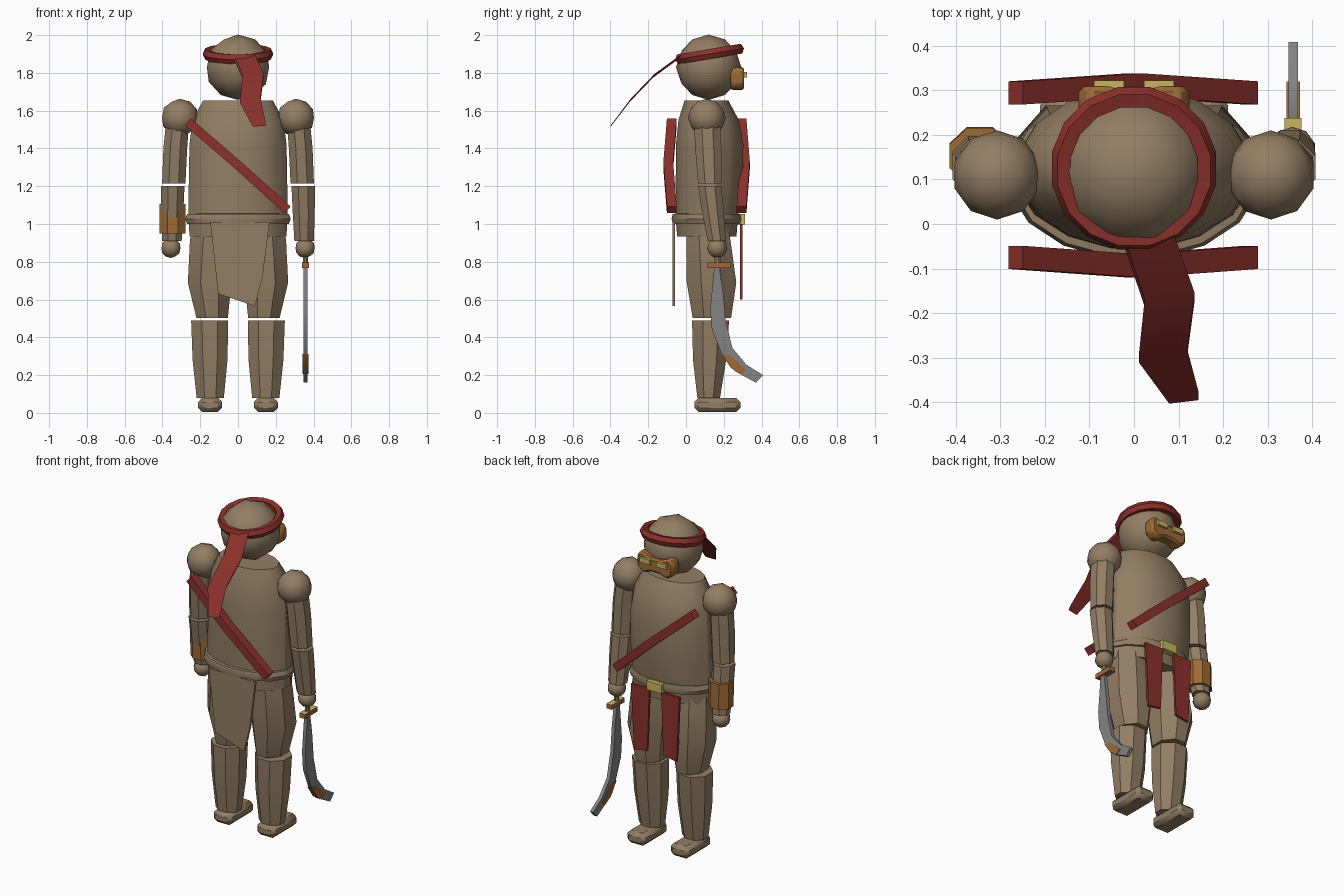
import bpy, bmesh, math
from mathutils import Vector, Matrix

if "Cube" in bpy.data.objects:
    bpy.data.objects.remove(bpy.data.objects["Cube"])


def material(name, rgb):
    m = bpy.data.materials.new(name)
    m.diffuse_color = (*rgb, 1)
    m.use_nodes = True
    m.node_tree.nodes["Principled BSDF"].inputs["Base Color"].default_value = m.diffuse_color
    return m


TAN = material("tan cloth", (0.29, 0.208, 0.127))
RED = material("dark red", (0.26, 0.03, 0.024))
BROWN = material("orange brown leather", (0.34, 0.145, 0.038))
GOLD = material("pale gold", (0.58, 0.46, 0.12))
STEEL = material("grey steel", (0.23, 0.23, 0.23))


def finish(name, bm, mat, bevel=0):
    bmesh.ops.recalc_face_normals(bm, faces=bm.faces)
    me = bpy.data.meshes.new(name)
    bm.to_mesh(me)
    bm.free()
    me.materials.append(mat)
    ob = bpy.data.objects.new(name, me)
    bpy.context.collection.objects.link(ob)
    if bevel:
        mod = ob.modifiers.new("bevel", "BEVEL")
        mod.width, mod.segments = bevel, 1
    return ob


def skin(bm, rings, closed=False):
    """Bridge rings of points; cap the ends unless the loop is closed."""
    vs = [[bm.verts.new(p) for p in r] for r in rings]
    n = len(vs[0])
    pairs = list(zip(vs, vs[1:])) + ([(vs[-1], vs[0])] if closed else [])
    for a, b in pairs:
        for i in range(n):
            j = (i + 1) % n
            bm.faces.new((a[i], a[j], b[j], b[i]))
    if not closed:
        bm.faces.new(vs[0])
        bm.faces.new(vs[-1])


def loft(name, rings, n, mat):
    """Stack of ellipses: (cx, cy, z, rx, ry)."""
    bm = bmesh.new()
    ang = [2 * math.pi * (i + 0.5) / n for i in range(n)]
    skin(bm, [[(x + rx * math.cos(a), y + ry * math.sin(a), z) for a in ang]
              for x, y, z, rx, ry in rings])
    return finish(name, bm, mat)


def ball(name, c, r, mat):
    bm = bmesh.new()
    bmesh.ops.create_icosphere(bm, subdivisions=2, radius=r, matrix=Matrix.Translation(c))
    return finish(name, bm, mat)


def box(name, lo, hi, mat, bevel=0):
    bm = bmesh.new()
    skin(bm, [[(lo[0], lo[1], z), (hi[0], lo[1], z), (hi[0], hi[1], z), (lo[0], hi[1], z)]
              for z in (lo[2], hi[2])])
    return finish(name, bm, mat, bevel)


def plate(name, pts, axis, a, b, mat, bevel=0):
    """Outline extruded along x (points are y,z) or y (points are x,z)."""
    bm = bmesh.new()
    skin(bm, [[(d, u, v) if axis == "x" else (u, d, v) for u, v in pts] for d in (a, b)])
    return finish(name, bm, mat, bevel)


def ribbon(name, path, side, up, mat):
    """Box section swept along (point, half width) stations."""
    side, up = Vector(side), Vector(up)
    bm = bmesh.new()
    skin(bm, [[Vector(p) + side * w * s + up * t
               for s, t in ((-1, -1), (1, -1), (1, 1), (-1, 1))] for p, w in path])
    return finish(name, bm, mat)


def hoop(name, c, profile, n, mat, sy=1, tilt=0):
    """Ring with an (offset radius, height) profile."""
    bm = bmesh.new()
    M = Matrix.Translation(c) @ Matrix.Rotation(tilt, 4, "X")
    skin(bm, [[M @ Vector((r * math.cos(a), sy * r * math.sin(a), z)) for r, z in profile]
              for a in (2 * math.pi * (i + 0.5) / n for i in range(n))], closed=True)
    return finish(name, bm, mat)


# Head, headband and trailing band
ball("head", (0, 0.12, 1.83), 0.173, TAN)
hoop("headband", (0, 0.125, 1.9),
     [(0.145, -0.022), (0.175, -0.026), (0.188, 0), (0.175, 0.026), (0.145, 0.022)],
     16, RED, tilt=math.radians(9.5))
ribbon("headband_tail",
       [((0.035, -0.04, 1.88), 0.055), ((0.08, -0.17, 1.785), 0.056),
        ((0.065, -0.295, 1.655), 0.054), ((0.112, -0.39, 1.53), 0.033)],
       (1, 0.12, 0.06), (0, -0.009, -0.012), RED)

# Face mask with eye plates
plate("face_mask", [(-0.125, 1.80), (-0.1, 1.835), (-0.04, 1.812), (0.04, 1.812),
                    (0.1, 1.835), (0.125, 1.80), (0.12, 1.735), (0.08, 1.705),
                    (0.03, 1.725), (-0.03, 1.725), (-0.08, 1.705), (-0.12, 1.735)],
      "y", 0.235, 0.308, BROWN, 0.012)
for s in (-1, 1):
    x = sorted((s * 0.022, s * 0.09))
    box("mask_eye", (x[0], 0.305, 1.775), (x[1], 0.322, 1.805), GOLD)

# Torso, hips, belt
loft("torso", [(0, 0.112, 1.03, 0.268, 0.165), (0, 0.122, 1.2, 0.266, 0.18),
               (0, 0.125, 1.42, 0.262, 0.182), (0, 0.12, 1.55, 0.245, 0.163),
               (0, 0.108, 1.655, 0.188, 0.118)], 16, TAN)
loft("hips", [(0, 0.11, 0.935, 0.262, 0.16), (0, 0.11, 1.03, 0.266, 0.168)], 16, TAN)
hoop("belt", (0, 0.108, 1.027),
     [(0.25, -0.028), (0.275, -0.026), (0.285, 0), (0.275, 0.026), (0.25, 0.028)],
     16, TAN, sy=0.66)
box("belt_buckle", (-0.052, 0.27, 0.998), (0.052, 0.312, 1.052), GOLD)

# Sash bands across both sides of the chest
for name, y_end, y_mid in (("sash_front", -0.075, -0.094), ("sash_back", 0.294, 0.312)):
    ribbon(name, [((-0.265, y_end, 1.54), 1), ((0.002, y_mid, 1.31), 1), ((0.262, y_end, 1.075), 1)],
           (0.016, 0, 0.018), (0, 0.026, 0), RED)

# Hanging cloths
plate("front_cloth", [(-0.147, 1.01), (0.167, 1.01), (0.13, 0.72), (0.09, 0.565), (-0.105, 0.63)],
      "y", -0.072, -0.057, TAN)
for s in (-1, 1):
    plate("back_cloth", [(s * 0.04, 1.0), (s * 0.165, 1.0), (s * 0.145, 0.6), (s * 0.055, 0.615)],
          "y", 0.285, 0.299, RED)

# Limbs, mirrored left and right
for s in (-1, 1):
    ball("shoulder", (s * 0.307, 0.11, 1.563), 0.1, TAN)
    loft("upper_arm", [(s * 0.32, 0.112, 1.54, 0.066, 0.075), (s * 0.332, 0.118, 1.4, 0.068, 0.075),
                       (s * 0.34, 0.126, 1.215, 0.067, 0.067)], 8, TAN)
    loft("forearm", [(s * 0.345, 0.126, 1.2, 0.067, 0.067), (s * 0.348, 0.143, 1.06, 0.063, 0.062),
                     (s * 0.35, 0.163, 0.91, 0.056, 0.052)], 8, TAN)
    ball("hand", (s * 0.355, 0.165, 0.873), 0.053, TAN)
    loft("thigh", [(s * 0.13, 0.11, 1.0, 0.125, 0.12), (s * 0.135, 0.12, 0.9, 0.13, 0.127),
                   (s * 0.15, 0.135, 0.69, 0.125, 0.142), (s * 0.137, 0.137, 0.502, 0.09, 0.11)], 8, TAN)
    loft("shin", [(s * 0.15, 0.13, 0.488, 0.106, 0.106), (s * 0.148, 0.125, 0.28, 0.1, 0.095),
                  (s * 0.147, 0.12, 0.08, 0.078, 0.065)], 8, TAN)
    box("foot", (s * 0.148 - 0.063, 0.045, 0.004), (s * 0.148 + 0.063, 0.288, 0.08), TAN, 0.022)
loft("wrist_guard", [(-0.346, 0.155, 0.95, 0.074, 0.068), (-0.346, 0.152, 1.105, 0.074, 0.068)], 8, BROWN)

# Curved sword held in one hand
plate("sword_blade", [(0.15, 0.78), (0.128, 0.55), (0.137, 0.44), (0.19, 0.31), (0.26, 0.22),
                      (0.37, 0.16), (0.408, 0.2), (0.32, 0.255), (0.245, 0.345), (0.21, 0.49),
                      (0.195, 0.65), (0.175, 0.78)], "x", 0.346, 0.368, STEEL)
plate("blade_patch", [(0.187, 0.312), (0.235, 0.305), (0.32, 0.225), (0.295, 0.205), (0.24, 0.236)],
      "x", 0.342, 0.372, BROWN)
loft("sword_handle", [(0.357, 0.165, 0.78, 0.014, 0.018), (0.357, 0.165, 0.87, 0.014, 0.018)], 8, TAN)
guard = box("sword_guard", (0.338, 0.113, 0.768), (0.376, 0.238, 0.796), BROWN)
guard.data.materials.append(GOLD)
for f in guard.data.polygons:
    f.material_index = 1 if f.normal.z > 0.5 else 0

# Smooth rounded parts, keep facets of the limbs sharp
bpy.ops.object.select_all(action="DESELECT")
for ob in bpy.data.objects:
    ob.select_set(True)
    bpy.context.view_layer.objects.active = ob
bpy.ops.object.shade_smooth_by_angle(angle=math.radians(30))
